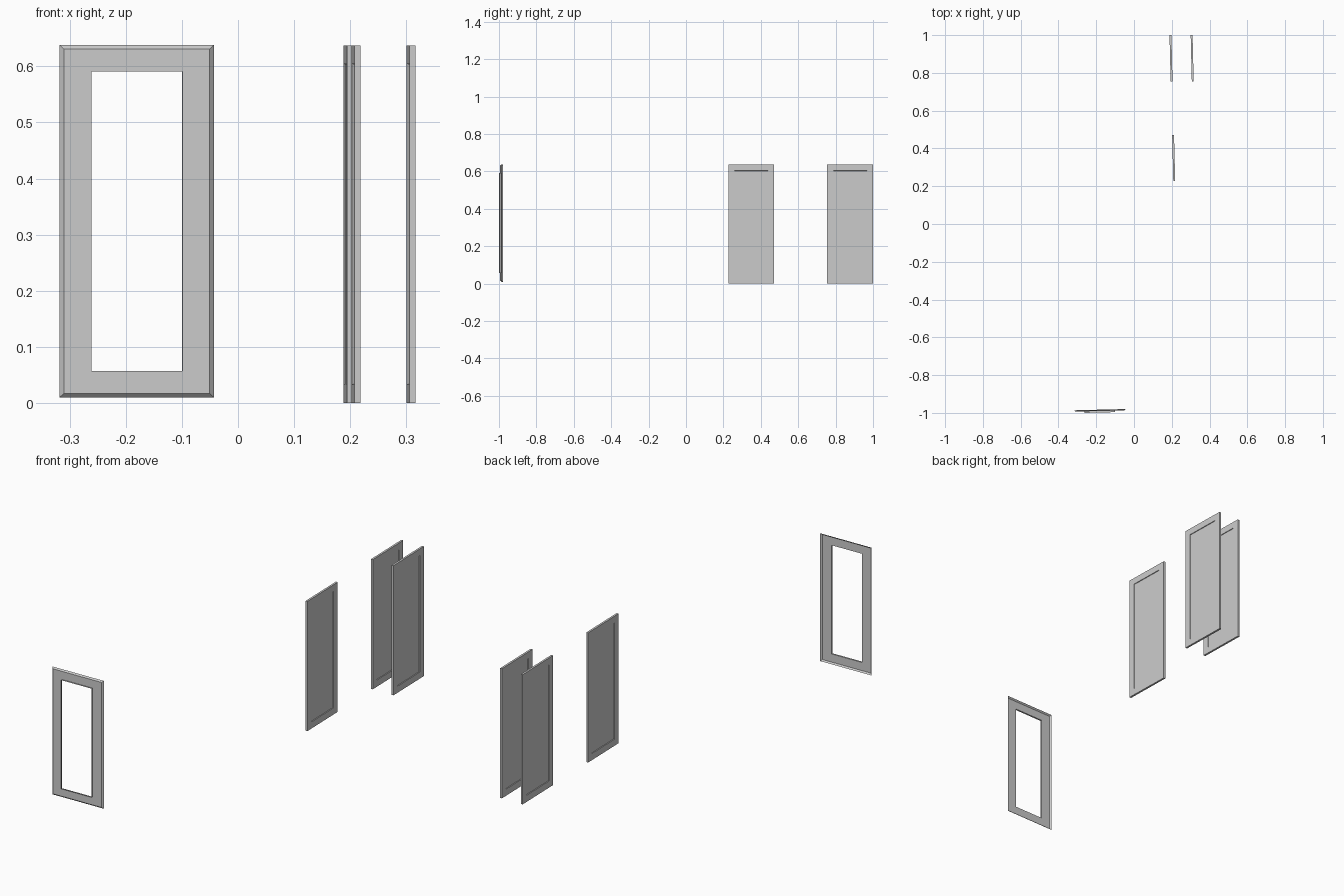
import bpy, bmesh, math

if "Cube" in bpy.data.objects:
    bpy.data.objects.remove(bpy.data.objects["Cube"])

TILT = math.radians(1.4)


def finish(bm, name, loc):
    me = bpy.data.meshes.new(name)
    bm.to_mesh(me)
    bm.free()
    ob = bpy.data.objects.new(name, me)
    ob.location = loc
    ob.rotation_euler.z = TILT
    bpy.context.collection.objects.link(ob)
    return ob


def door(name, x, y):
    # thin slab with a sunken centre panel on both broad faces
    bm = bmesh.new()
    bmesh.ops.create_cube(bm, size=1)
    bmesh.ops.scale(bm, vec=(0.010, 0.245, 0.637), verts=bm.verts)
    for s in (-1, 1):
        face = next(f for f in bm.faces if f.normal.x * s > 0.9 and f.calc_area() > 0.1)
        bmesh.ops.inset_region(bm, faces=[face], thickness=0.046)
        inner = bmesh.ops.inset_region(bm, faces=[face], thickness=0.0015)
        bmesh.ops.translate(bm, vec=(-s * 0.003, 0, 0), verts=face.verts)
    finish(bm, name, (x, y, 0.3185))


def open_frame(name, x, y, z):
    # open sheet: flared skirt, flat front ring, lip around the opening
    rings = [(0.1375, 0.314, 0.007), (0.130, 0.307, 0.0),
             (0.081, 0.267, 0.0), (0.081, 0.267, -0.008)]
    bm = bmesh.new()
    loops = [[bm.verts.new((sx * w, d, sz * h))
              for sx, sz in ((-1, -1), (1, -1), (1, 1), (-1, 1))]
             for w, h, d in rings]
    for a, b in zip(loops, loops[1:]):
        for i in range(4):
            j = (i + 1) % 4
            bm.faces.new((a[i], a[j], b[j], b[i]))
    finish(bm, name, (x, y, z))


# three panelled doors and the empty front frame
door("back_left_door", 0.196, 0.8775)
door("back_right_door", 0.308, 0.8775)
door("middle_door", 0.210, 0.349)
open_frame("front_frame", -0.1805, -0.990, 0.324)
